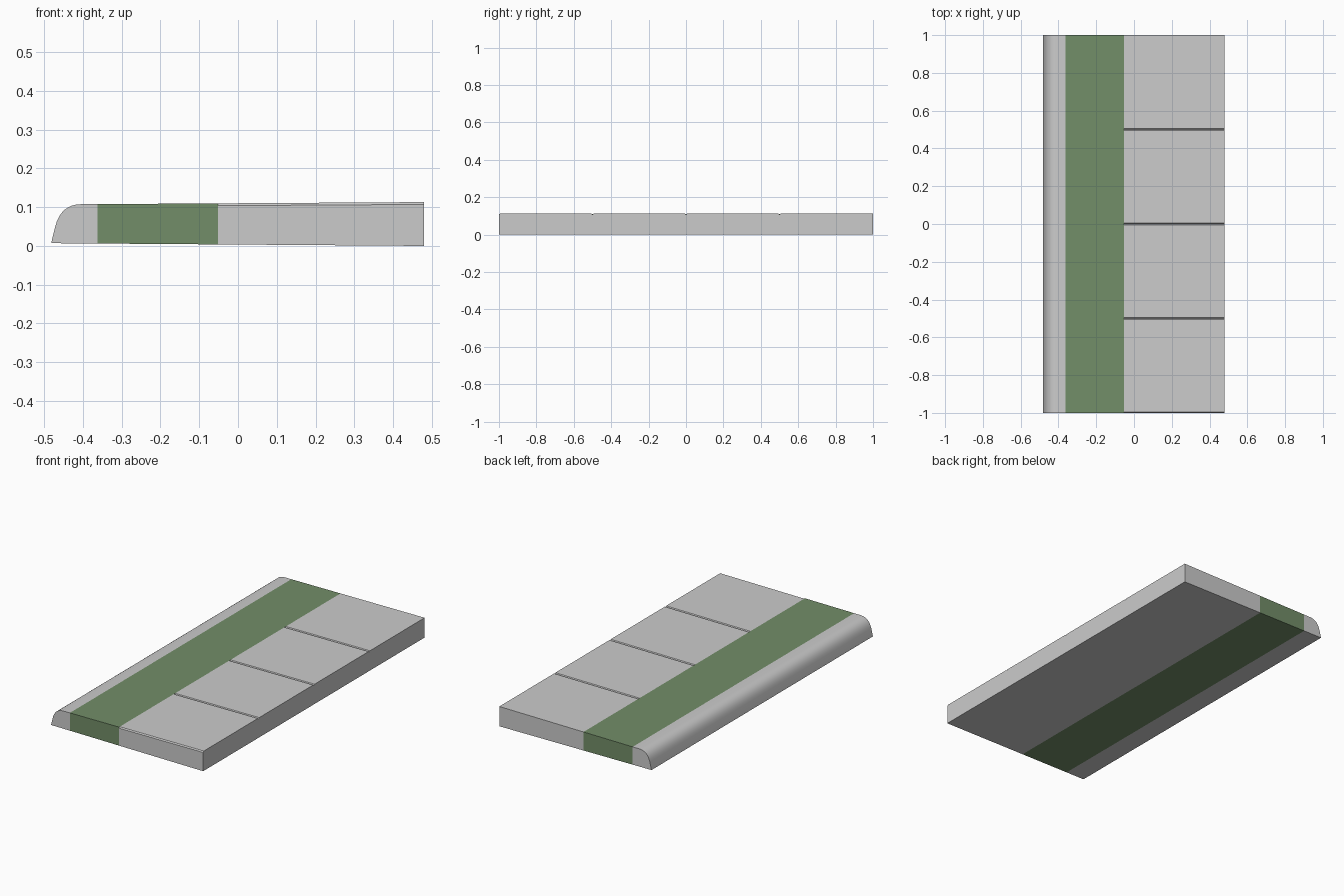
import bpy, bmesh, math

if "Cube" in bpy.data.objects:
    bpy.data.objects.remove(bpy.data.objects["Cube"])

# The whole strip tilts gently towards the curb
def bottom(x):
    return 0.0073 * (0.48 - x)**1 * (1 if x < 0.48 else 0)

def top(x):
    return 0.113 - 0.0073 * (0.48 - x) * 0.85

X0, X1, X2, X3 = -0.482, -0.363, -0.052, 0.48

def build(name, loop, offset):
    """Extrude a closed point loop along an offset vector function."""
    bm = bmesh.new()
    a = [bm.verts.new(p) for p in loop]
    b = [bm.verts.new(offset(p)) for p in loop]
    n = len(loop)
    bm.faces.new(a)
    bm.faces.new(b[::-1])
    for i in range(n):
        j = (i + 1) % n
        bm.faces.new((a[i], b[i], b[j], a[j]))
    bmesh.ops.recalc_face_normals(bm, faces=bm.faces)
    me = bpy.data.meshes.new(name)
    bm.to_mesh(me)
    bm.free()
    ob = bpy.data.objects.new(name, me)
    bpy.context.collection.objects.link(ob)
    return ob

def along_y(p):
    return (p[0], 1, p[2])

# Curb: sloped face, rounded nose, flat top
start, corner, end = (-0.4715, 0.050), (-0.457, 0.107), (-0.405, top(-0.405))
curve = []
for i in range(9):
    t = i / 8
    curve.append(tuple((1-t)**2 * s + 2*t*(1-t) * c + t*t * e
                       for s, c, e in zip(start, corner, end)))
profile = [(X0, bottom(X0))] + curve + [(X1, top(X1)), (X1, bottom(X1))]
curb = build("curb", [(x, -1, z) for x, z in profile], along_y)
bpy.context.view_layer.objects.active = curb
curb.select_set(True)
bpy.ops.object.shade_smooth_by_angle(angle=math.radians(35))

# Grass verge
profile = [(X1, bottom(X1)), (X1, top(X1)), (X2, top(X2)), (X2, bottom(X2))]
grass = build("grass_verge", [(x, -1, z) for x, z in profile], along_y)
mat = bpy.data.materials.new("grass")
mat.diffuse_color = (0.17, 0.27, 0.14, 1)
mat.use_nodes = True
mat.node_tree.nodes["Principled BSDF"].inputs["Base Color"].default_value = mat.diffuse_color
grass.data.materials.append(mat)

# Pavement: slabs parted by V joints, profile runs along y
W, D = 0.006, 0.006
yz = [(-1, 0), (-1, 1)]
joints = []
for y in (-0.5, 0, 0.5):
    joints += [(y - W, 0), (y, -D), (y + W, 0)]
tops = [(-1, -D), (-1 + W, 0)] + joints + [(1, 0)]

def ring(x):
    return ([(x, -1, bottom(x))] + [(x, y, top(x) + d) for y, d in tops]
            + [(x, 1, bottom(x))])

def across_x(p):
    dz = bottom(X3) - bottom(X2) if p[2] < 0.05 else top(X3) - top(X2)
    return (X3, p[1], p[2] + dz)

pavement = build("pavement_slabs", ring(X2), across_x)
